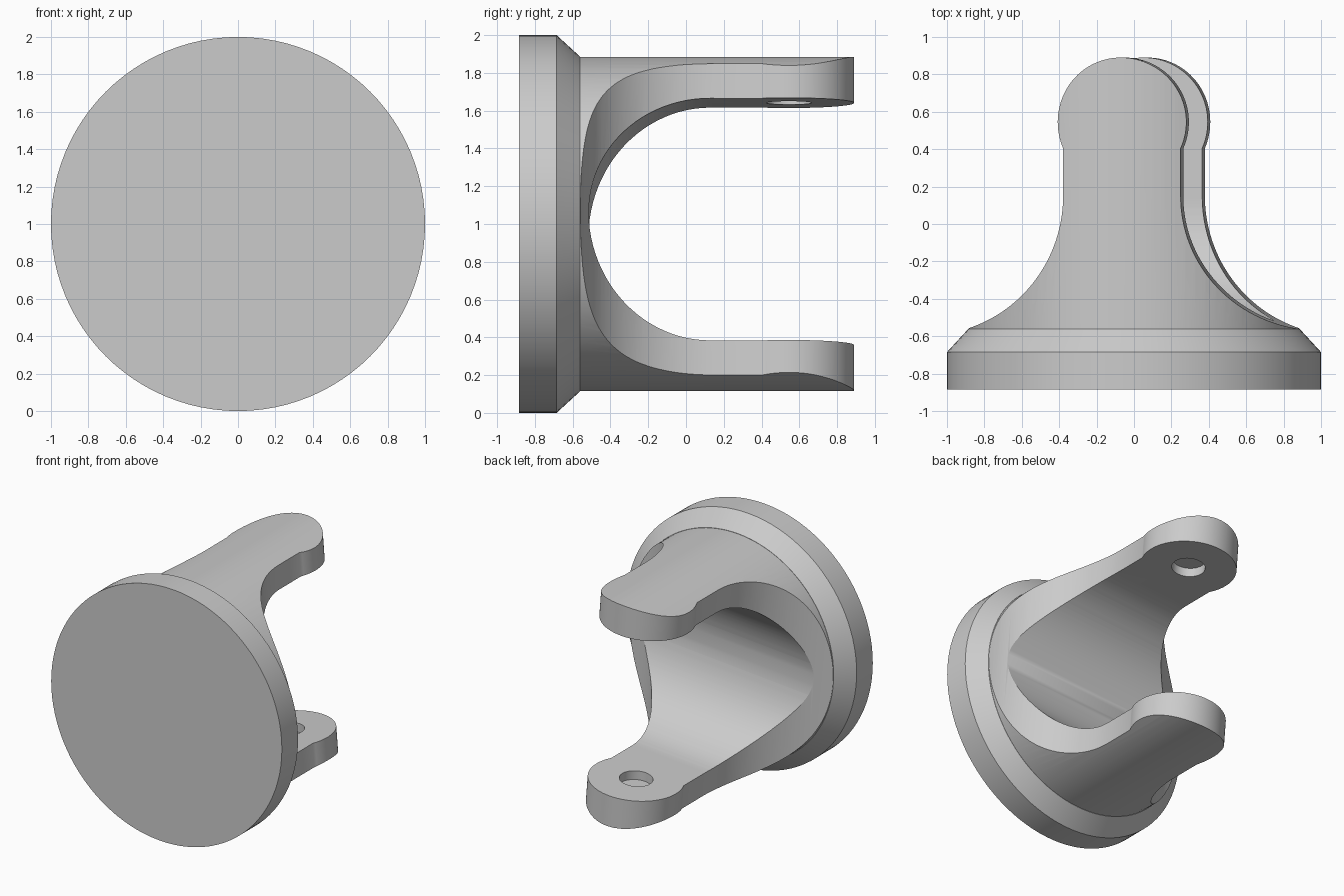
import bpy, bmesh
from math import sin, cos, radians, acos, pi

if "Cube" in bpy.data.objects:
    bpy.data.objects.remove(bpy.data.objects["Cube"], do_unlink=True)

grey = bpy.data.materials.new("plain grey")
grey.use_nodes = True
grey.diffuse_color = (0.6, 0.6, 0.6, 1)
grey.node_tree.nodes["Principled BSDF"].inputs["Base Color"].default_value = (0.6, 0.6, 0.6, 1)


def make_object(name, bm):
    bmesh.ops.recalc_face_normals(bm, faces=bm.faces)
    mesh = bpy.data.meshes.new(name)
    bm.to_mesh(mesh)
    bm.free()
    mesh.materials.append(grey)
    obj = bpy.data.objects.new(name, mesh)
    bpy.context.collection.objects.link(obj)
    return obj


def loft(name, rings):
    """Closed solid through matching rings of points."""
    bm = bmesh.new()
    loops = [[bm.verts.new(p) for p in ring] for ring in rings]
    n = len(loops[0])
    for a, b in zip(loops, loops[1:]):
        for i in range(n):
            j = (i + 1) % n
            bm.faces.new((a[i], a[j], b[j], b[i]))
    bm.faces.new(loops[0])
    bm.faces.new(loops[-1])
    return make_object(name, bm)


def arc(cx, cy, r, start, end, steps):
    angles = [start + (end - start) * i / steps for i in range(steps + 1)]
    return [(cx + r * cos(a), cy + r * sin(a)) for a in angles]


def turned(name, profile, steps=96):
    """Solid of (radius, y) steps turned about the y axis."""
    circle = arc(0, 0, 1, 0, 2 * pi * (1 - 1 / steps), steps - 1)
    return loft(name, [[(r * c, y, r * s) for c, s in circle] for r, y in profile])


def combine(target, cutter, operation):
    mod = target.modifiers.new(operation.lower(), "BOOLEAN")
    mod.operation = operation
    mod.solver = "EXACT"
    mod.object = cutter
    bpy.context.view_layer.objects.active = target
    bpy.ops.object.modifier_apply(modifier=mod.name)
    bpy.data.objects.remove(cutter, do_unlink=True)


# Base disc with a chamfered rim
base = turned("base_disc", [(1, -0.885), (1, -0.685), (0.887, -0.562)])
base.location.z = 1

# Yoke: flared arm outline with round ears, as seen from above
half_width, flare, ear, ear_y = 0.315, 0.727, 0.345, 0.545
side = [(0.979, -0.62)]
side += arc(half_width + flare, 0.15, flare, pi + radians(85), pi, 32)
side += arc(0, ear_y, ear, -acos(half_width / ear), pi / 2, 32)
outline = side + [(-x, y) for x, y in reversed(side[:-1])]
yoke = loft("yoke", [[(x, y, z) for x, y in outline] for z in (-1, 1)])

# Outer surface follows a cylinder along y
combine(yoke, turned("outer_cutter", [(0.885, -0.6), (0.885, 1)]), "INTERSECT")

# Round-bottomed channel between the arms
gap = 0.643
channel = arc(0.128, 0, gap, pi / 2, 3 * pi / 2, 48)
channel = [(1.2, gap)] + channel + [(1.2, -gap)]
combine(yoke, loft("channel_cutter", [[(x, y, z) for y, z in channel] for x in (-1.2, 1.2)]),
        "DIFFERENCE")

# Blind pin sockets in the inner faces of the ears
socket = arc(0, ear_y, 0.12, 0, 2 * pi * 47 / 48, 47)
depth = gap + 0.07
combine(yoke, loft("socket_cutter", [[(x, y, z) for x, y in socket] for z in (-depth, depth)]),
        "DIFFERENCE")

yoke.rotation_euler.y = radians(-4.5)
yoke.location.z = 1

# Smooth curved faces, keeping edges sharp
bpy.ops.object.select_all(action="DESELECT")
for obj in (base, yoke):
    obj.select_set(True)
bpy.context.view_layer.objects.active = yoke
bpy.ops.object.shade_smooth_by_angle(angle=radians(25))
